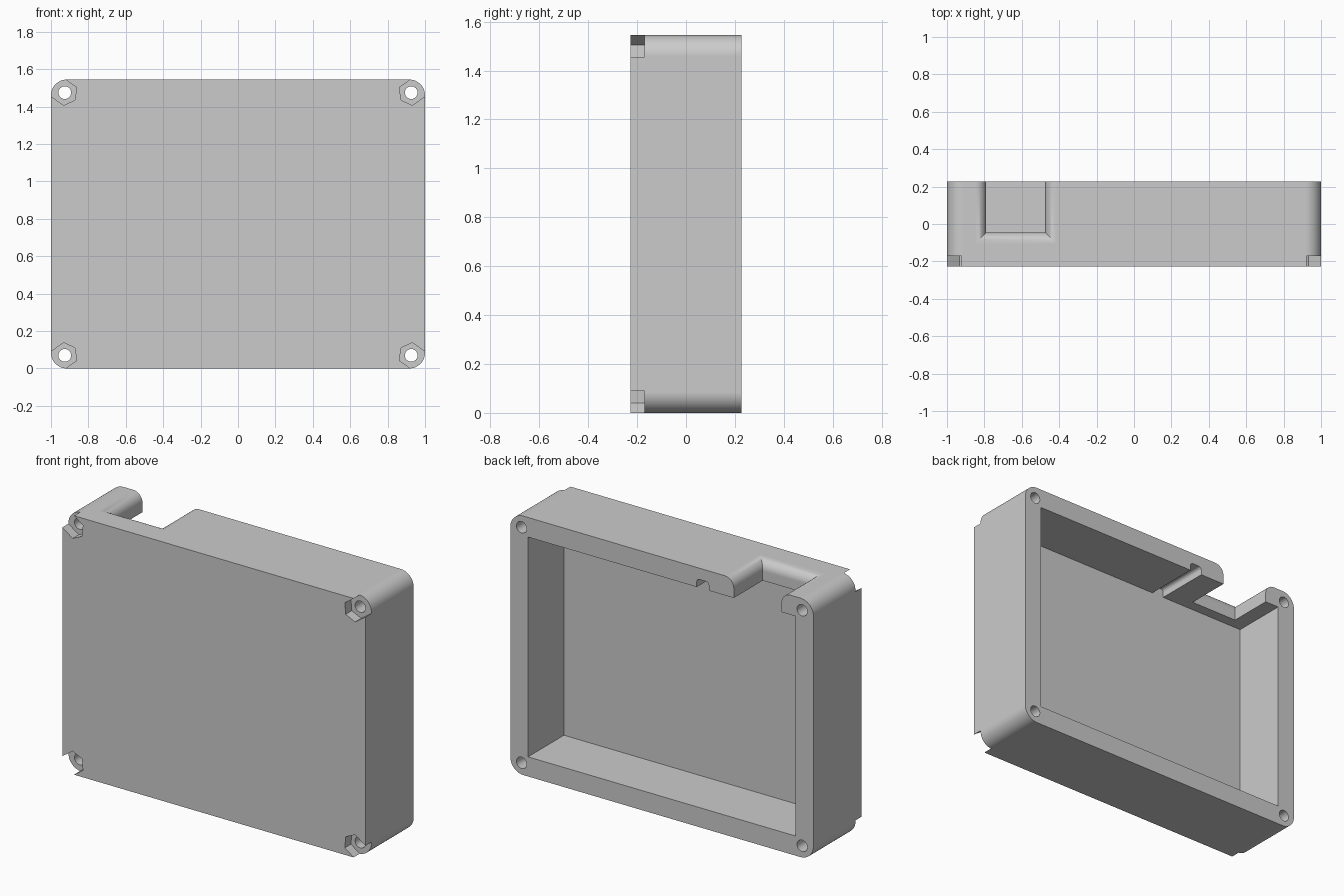
import bpy, bmesh
from math import sin, cos, pi, radians, sqrt

if "Cube" in bpy.data.objects:
    bpy.data.objects.remove(bpy.data.objects["Cube"])

W, H, D = 1.0, 1.545, 0.2275        # half width, height, half depth
WALL, CORNER = 0.117, 0.085
HOLE_X, HOLE_Z = 0.926, 0.07

grey = bpy.data.materials.new("plain_grey")
grey.use_nodes = True
grey.diffuse_color = (0.6, 0.6, 0.6, 1)
grey.node_tree.nodes["Principled BSDF"].inputs["Base Color"].default_value = grey.diffuse_color


def loft(name, rings):
    """Closed solid through a list of equal-length point rings."""
    bm = bmesh.new()
    loops = [[bm.verts.new(p) for p in ring] for ring in rings]
    n = len(loops[0])
    for a, b in zip(loops, loops[1:]):
        for i in range(n):
            j = (i + 1) % n
            bm.faces.new((a[i], a[j], b[j], b[i]))
    bm.faces.new(loops[0][::-1])
    bm.faces.new(loops[-1])
    bmesh.ops.recalc_face_normals(bm, faces=bm.faces)
    mesh = bpy.data.meshes.new(name)
    bm.to_mesh(mesh)
    bm.free()
    mesh.materials.append(grey)
    obj = bpy.data.objects.new(name, mesh)
    bpy.context.collection.objects.link(obj)
    return obj


def prism(name, outline, y0, y1):
    return loft(name, [[(x, y, z) for x, z in outline] for y in (y0, y1)])


def rectangle(x0, x1, z0, z1):
    return [(x0, z0), (x1, z0), (x1, z1), (x0, z1)]


def arc(cx, cz, r, start, end, steps):
    angles = [radians(start + (end - start) * i / steps) for i in range(steps + 1)]
    return [(cx + r * cos(a), cz + r * sin(a)) for a in angles]


def cut(target, cutter):
    cutter.hide_render = True
    mod = target.modifiers.new("cut", "BOOLEAN")
    mod.operation, mod.solver, mod.object = "DIFFERENCE", "EXACT", cutter
    bpy.context.view_layer.objects.active = target
    bpy.ops.object.modifier_apply(modifier=mod.name)
    bpy.data.objects.remove(cutter)


# Outer shell with rounded upright corners
outline = []
for k, (sx, top) in enumerate([(1, 1), (-1, 1), (-1, 0), (1, 0)]):
    cz = H - CORNER if top else CORNER
    outline += arc(sx * (W - CORNER), cz, CORNER, 90 * k, 90 * k + 90, 12)
case = prism("enclosure_case", outline, -D, D)

# Cavity open at the back
cut(case, prism("cavity_cutter", rectangle(WALL - W, W - WALL, WALL, H - WALL), WALL - D, 0.5))

# Small round-topped groove under the top wall
groove_top = H - WALL + 0.05
groove = [(-0.31, 1.3), (-0.23, 1.3)]
groove += arc(-0.25, groove_top - 0.02, 0.02, 0, 90, 5)
groove += arc(-0.29, groove_top - 0.02, 0.02, 90, 180, 5)
cut(case, prism("groove_cutter", groove, WALL - D, 0.5))

# Cable opening in the top wall with a rounded outer rim
R, STEPS = 0.06, 8
levels = [(1.35, 0)]
for i in range(STEPS + 1):
    a = pi / 2 * i / STEPS
    levels.append((H - R + R * sin(a), R * (1 - cos(a))))
levels.append((H + 0.1, R))
cut(case, loft("opening_cutter", [
    [(-0.79 - o, -0.045 - o, z), (-0.475 + o, -0.045 - o, z),
     (-0.475 + o, 0.5, z), (-0.79 - o, 0.5, z)] for z, o in levels]))

# Screw holes and hexagonal nut pockets that break out of each corner
hexagon = arc(0, 0, 0.068, -155, 85, 4)


def extend(a, b, k):
    return (b[0] + (b[0] - a[0]) * k, b[1] + (b[1] - a[1]) * k)


pocket = [extend(hexagon[1], hexagon[0], 2)] + hexagon[1:4]
pocket += [extend(hexagon[3], hexagon[4], 2), (-0.25, 0.25)]
for sx in (1, -1):
    for sz, cz in ((1, H - HOLE_Z), (-1, HOLE_Z)):
        cx = -sx * HOLE_X
        cut(case, prism("pocket_cutter", [(cx + sx * x, cz + sz * z) for x, z in pocket],
                        -0.5, -0.17))
        cut(case, prism("hole_cutter", arc(cx, cz, 0.034, 0, 345, 23), -0.6, 0.6))

# Smooth the rounded surfaces, keep flat faces crisp
case.select_set(True)
bpy.context.view_layer.objects.active = case
bpy.ops.object.shade_smooth_by_angle(angle=radians(30))
weighted = case.modifiers.new("flat_normals", "WEIGHTED_NORMAL")
weighted.keep_sharp = True
